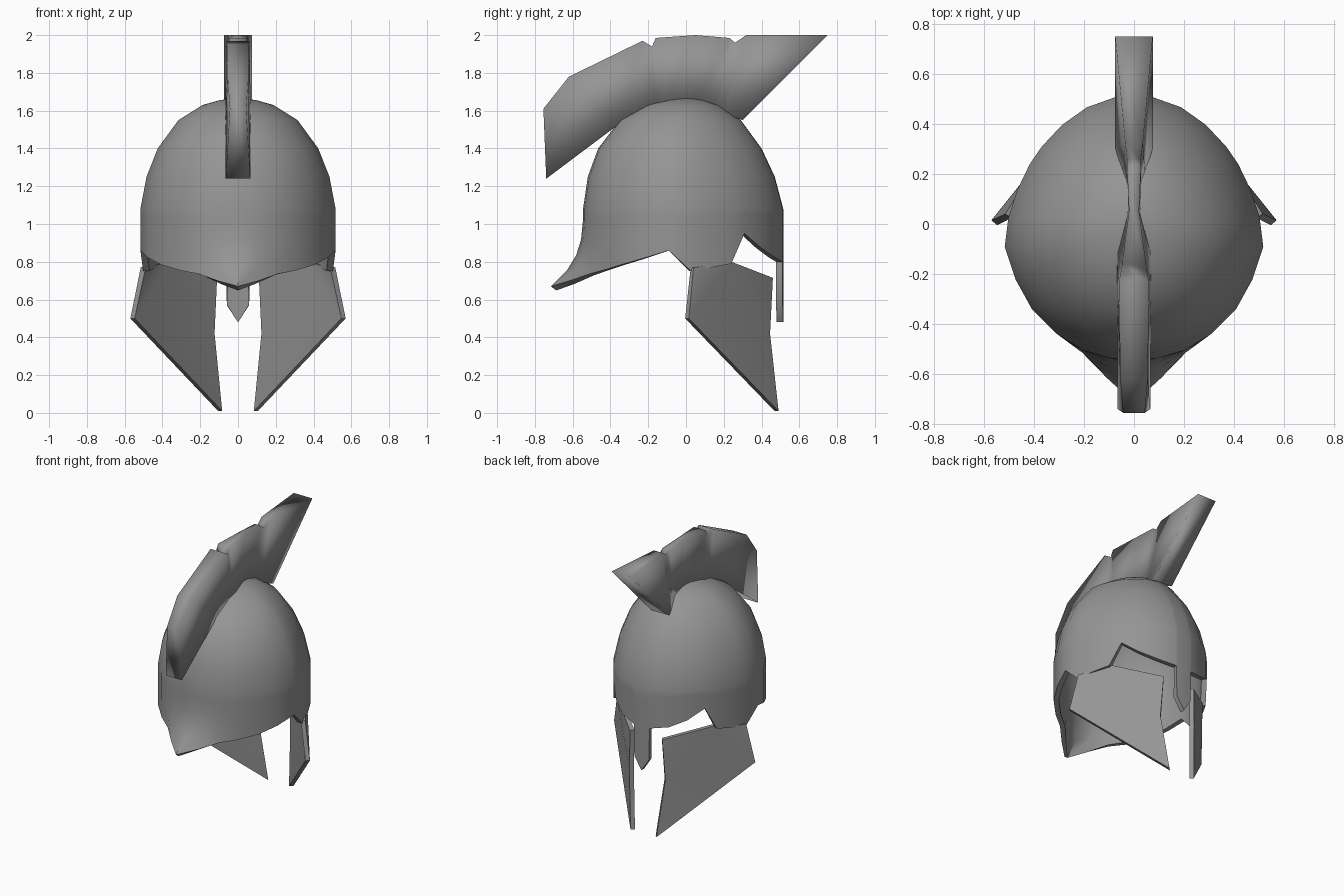
import bpy, bmesh, math

if "Cube" in bpy.data.objects:
    bpy.data.objects.remove(bpy.data.objects["Cube"])

GREY = (0.3, 0.3, 0.3, 1)
metal = bpy.data.materials.new("plain grey")
metal.use_nodes = True
metal.diffuse_color = GREY
metal.node_tree.nodes["Principled BSDF"].inputs["Base Color"].default_value = GREY


def make_object(name, verts, faces, wall=0, smooth=35):
    """Mesh object; a wall thickness also mirrors it and thickens it inward."""
    mesh = bpy.data.meshes.new(name)
    mesh.from_pydata(verts, [], faces)
    bm = bmesh.new()
    bm.from_mesh(mesh)
    bmesh.ops.remove_doubles(bm, verts=bm.verts, dist=0.0005)
    bmesh.ops.recalc_face_normals(bm, faces=bm.faces)
    # Open shells must face away from the vertical axis
    if wall:
        outward = sum(f.normal.x * f.calc_center_median().x +
                      f.normal.y * f.calc_center_median().y for f in bm.faces)
        if outward < 0:
            bmesh.ops.reverse_faces(bm, faces=bm.faces)
    bm.to_mesh(mesh)
    bm.free()
    obj = bpy.data.objects.new(name, mesh)
    bpy.context.collection.objects.link(obj)
    mesh.materials.append(metal)
    bpy.ops.object.select_all(action='DESELECT')
    bpy.context.view_layer.objects.active = obj
    obj.select_set(True)
    if wall:
        obj.modifiers.new("mirror", 'MIRROR').use_clip = True
        shell = obj.modifiers.new("wall", 'SOLIDIFY')
        shell.thickness = wall
        shell.offset = -1
        # Applied first so the cut edges of the wall stay sharp
        for modifier in ("mirror", "wall"):
            bpy.ops.object.modifier_apply(modifier=modifier)
    bpy.ops.object.shade_smooth_by_angle(angle=math.radians(smooth))
    return obj


# Bowl: columns around the head, each reaching down to its own rim height
# (angle from the face, rim height, width factor, outward flare of neck guard)
rim = [(0, .48, 1, 0), (6.6, .57, 1, 0), (7, .8, 1, 0), (22, .825, .975, 0),
       (36, .875, .945, 0), (50, .95, .925, 0), (60, .79, .92, 0),
       (74, .77, .925, 0), (87, .75, .95, 0), (100, .86, .985, 0),
       (115, .82, .975, 0), (130, .785, .985, 0), (145, .755, .99, 0),
       (158, .735, 1, .01), (170, .7, 1, .08), (180, .67, 1, .17)]
# (height, radius at the face, radius at the neck)
dome = [(1.67, 0, 0), (1.655, .09, .11), (1.63, .17, .21), (1.55, .29, .35),
        (1.4, .4, .465), (1.25, .47, .52), (1.08, .515, .545)]
skirt = [0.15, 0.4, 0.6, 0.8, 1]

verts, faces = [], []
for angle, low, width, flare in rim:
    a = math.radians(angle)
    back = (1 - math.cos(a)) / 2
    rings = [(z, width * (f + (b - f) * back)) for z, f, b in dome]
    base = rings[-1][1]
    rings += [(1.08 + (low - 1.08) * t, base + flare * t ** 3) for t in skirt]
    verts += [(r * math.sin(a), r * math.cos(a), z) for z, r in rings]
n = len(dome) + len(skirt)
for c in range(len(rim) - 1):
    for k in range(n - 1):
        i = c * n + k
        faces.append((i, i + 1, i + n + 1, i + n))
make_object("helmet_bowl", verts, faces, wall=0.035)

# Cheek guards: flat plates hanging from the bowl and meeting near the chin
cheek = [(.515, .04, .77), (.39, .24, .8), (.13, .46, .715),
         (.145, .445, .42), (.105, .49, .01), (.57, .015, .5)]
make_object("cheek_guards", cheek,
            [(0, 1, 5), (1, 2, 3), (1, 3, 5), (5, 3, 4)], wall=0.03)

# Crest: stations of (base y, base z, outer y, outer z, base and outer half width)
crest = [(-.74, 1.24, -.755, 1.61, .065, .043),
         (-.34, 1.54, -.62, 1.78, .065, .055),
         (-.2, 1.6, -.23, 1.97, .068, .06),
         (-.16, 1.61, -.18, 1.94, .068, .05),
         (-.12, 1.62, -.16, 1.985, .068, .048),
         (.05, 1.63, .05, 2, .025, .02),
         (.14, 1.61, .23, 1.985, .025, .028),
         (.17, 1.6, .26, 1.96, .03, .028),
         (.21, 1.58, .32, 2, .045, .035),
         (.3, 1.55, .75, 2, .075, .075)]
verts, faces = [], []
for by, bz, oy, oz, wb, wo in crest:
    verts += [(-wb, by, bz), (wb, by, bz), (wo, oy, oz), (-wo, oy, oz)]
for s in range(len(crest) - 1):
    for k in range(4):
        i, j = s * 4 + k, s * 4 + (k + 1) % 4
        faces.append((i, j, j + 4, i + 4))
last = len(verts) - 4
faces += [(3, 2, 1, 0), (last, last + 1, last + 2, last + 3)]
make_object("crest", verts, faces, smooth=100)
